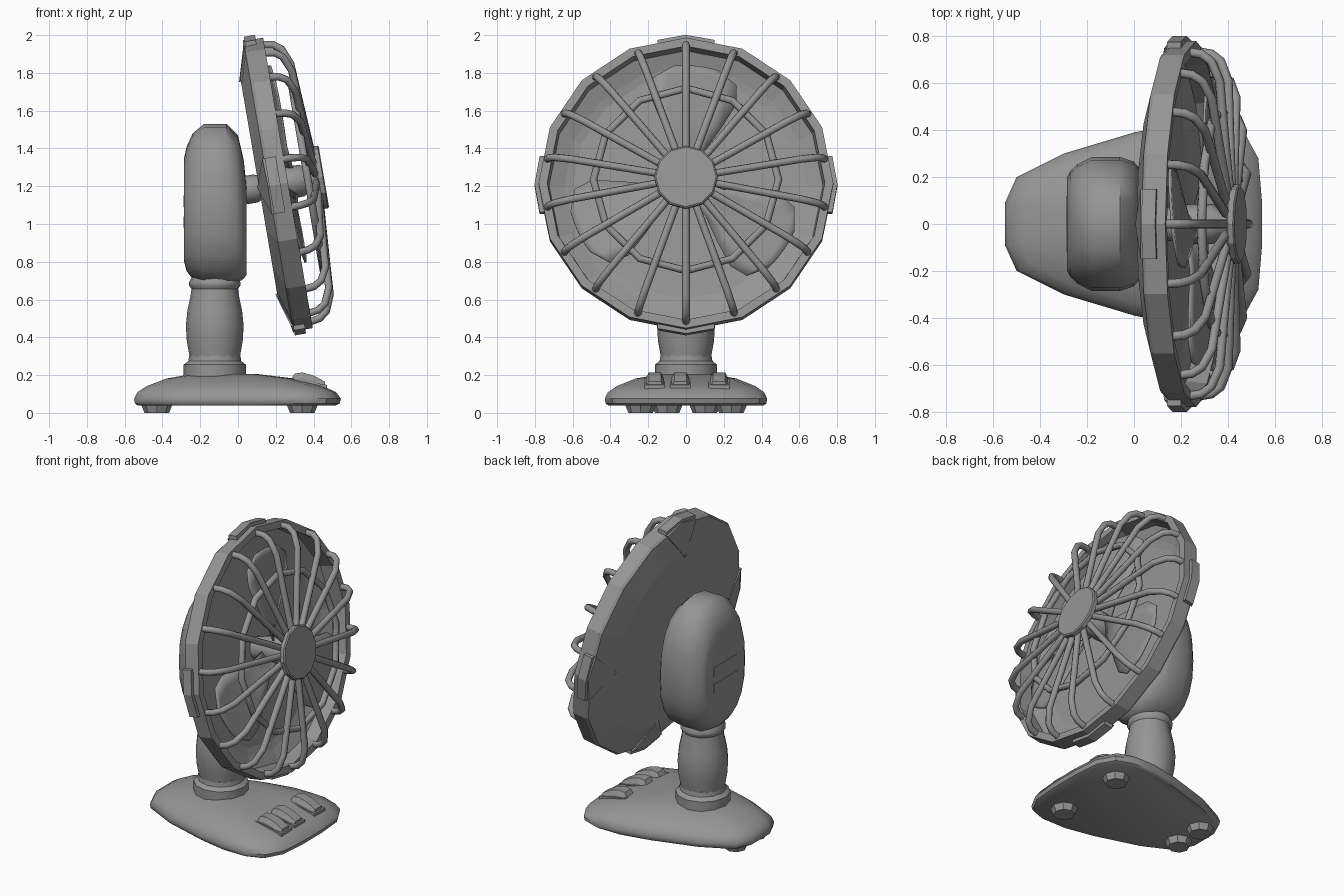
import bpy, bmesh, math
from mathutils import Matrix, Vector

if "Cube" in bpy.data.objects:
    bpy.data.objects.remove(bpy.data.objects["Cube"])

grey = bpy.data.materials.new("plastic_grey")
grey.use_nodes = True
COLOUR = (0.3, 0.3, 0.3, 1)
grey.diffuse_color = COLOUR
grey.node_tree.nodes["Principled BSDF"].inputs["Base Color"].default_value = COLOUR

# Fan frame: local z is the tilted blowing axis, local x points up the disc
TILT = math.radians(9.7)
c, s = math.cos(TILT), math.sin(TILT)
FAN = Matrix(((-s, 0, c, 0.22), (0, -1, 0, 0), (c, 0, s, 1.21), (0, 0, 0, 1)))


def finish(name, bm, matrix=None, smooth=None):
    bmesh.ops.recalc_face_normals(bm, faces=bm.faces)
    mesh = bpy.data.meshes.new(name)
    bm.to_mesh(mesh)
    bm.free()
    mesh.materials.append(grey)
    obj = bpy.data.objects.new(name, mesh)
    bpy.context.collection.objects.link(obj)
    if matrix:
        obj.matrix_world = matrix
    if smooth:
        bpy.ops.object.select_all(action="DESELECT")
        obj.select_set(True)
        bpy.context.view_layer.objects.active = obj
        bpy.ops.object.shade_smooth_by_angle(angle=math.radians(smooth))
    return obj


def loft(name, rings, matrix=None, smooth=None, closed=False):
    """Skin a list of equal point rings; cap the ends unless closed."""
    bm = bmesh.new()
    loops = [[bm.verts.new(p) for p in ring] for ring in rings]
    n = len(loops[0])
    pairs = list(zip(loops, loops[1:]))
    if closed:
        pairs.append((loops[-1], loops[0]))
    else:
        bm.faces.new(loops[0])
        bm.faces.new(loops[-1])
    for a, b in pairs:
        for i in range(n):
            j = (i + 1) % n
            bm.faces.new((a[i], a[j], b[j], b[i]))
    return finish(name, bm, matrix, smooth)


def lathe(name, profile, sides, matrix=None, smooth=None):
    turn = [i * math.tau / sides for i in range(sides)]
    rings = [[(r * math.cos(t), r * math.sin(t), z) for t in turn] for r, z in profile]
    return loft(name, rings, matrix, smooth)


def tube(name, path, radius, sides, matrix, cyclic=False):
    """Sweep a polygon along a path that lies in a plane."""
    pts = [Vector(p) for p in path]
    n = len(pts)
    rings = []
    for i, p in enumerate(pts):
        before = pts[i - 1] if i or cyclic else p
        after = pts[(i + 1) % n] if i < n - 1 or cyclic else p
        d = (after - before).normalized()
        side = (Vector((0, 0, 1)) if cyclic else Vector((0, 1, 0)))
        up = d.cross(side).normalized()
        rings.append([p + radius * (side * math.cos(k * math.tau / sides)
                                    + up * math.sin(k * math.tau / sides)) for k in range(sides)])
    return loft(name, rings, matrix, 50, cyclic)


def prism(name, outline, lo, hi, axis, matrix=None):
    """Extrude a 2D outline along the given axis."""
    def place(p, h):
        q = list(p)
        q.insert(axis, h)
        return q
    return loft(name, [[place(p, h) for p in outline] for h in (lo, hi)], matrix)


def shift(x, y, z=0):
    return Matrix.Translation((x, y, z))


def spin(angle):
    return FAN @ Matrix.Rotation(angle, 4, "Z")


# Base: rounded wedge outline, narrow at the back end
half = [(0.545, 0.1), (0.53, 0.28), (0.47, 0.39), (0.36, 0.43), (0.2, 0.43),
        (0, 0.39), (-0.3, 0.3), (-0.5, 0.2), (-0.55, 0.09)]
outline = half + [(x, -y) for x, y in reversed(half)]
levels = [(0.96, 0.04), (0.99, 0.05), (1, 0.075), (0.96, 0.11), (0.85, 0.142),
          (0.62, 0.182), (0.32, 0.205)]
loft("base", [[(-0.1 + (x + 0.1) * k, y * k, z) for x, y in outline]
              for k, z in levels], None, 40)

# Rubber feet
for x, y in ((-0.43, 0.1), (0.34, 0.24)):
    for side in (1, -1):
        lathe("foot", [(0.065, 0), (0.085, 0.05)], 8, shift(x, side * y))

# Control buttons on their mounting plates
key = [(0.27, 0.16), (0.3, 0.208), (0.34, 0.214), (0.4, 0.198), (0.46, 0.165), (0.46, 0.13)]
plate = [(0.27, 0.15), (0.28, 0.182), (0.47, 0.148), (0.47, 0.12)]
for y in (-0.165, -0.03, 0.175):
    prism("button_plate", plate, y - 0.055, y + 0.055, 1)
    loft("button", [[(x, y + w, z - drop) for x, z in key]
                    for w, drop in ((-0.048, 0.03), (-0.032, 0), (0.032, 0), (0.048, 0.03))])

# Neck with lower and upper collars
lathe("neck_collar", [(0.165, 0.18), (0.165, 0.255), (0.14, 0.275), (0.135, 0.305)],
      12, shift(-0.123, 0), 35)
lathe("neck", [(0.13, 0.28), (0.148, 0.38), (0.153, 0.46), (0.145, 0.54), (0.128, 0.62),
               (0.122, 0.67)], 16, shift(-0.123, 0), 50)
lathe("head_collar", [(0.122, 0.655), (0.136, 0.675), (0.136, 0.69), (0.122, 0.72)],
      16, shift(-0.123, 0), 35)

# Motor head: ovals lofted from back to front
sections = [(-0.285, 0.2, 0.8, 1.35), (-0.272, 0.225, 0.75, 1.41), (-0.24, 0.255, 0.71, 1.48),
            (-0.18, 0.285, 0.68, 1.53), (-0.06, 0.285, 0.68, 1.53), (0, 0.265, 0.69, 1.47),
            (0.03, 0.23, 0.71, 1.34), (0.045, 0.18, 0.73, 1.2)]


def oval(x, ry, lo, hi, n=20, power=0.85):
    ring = []
    for i in range(n):
        t = i * math.tau / n
        a, b = math.cos(t), math.sin(t)
        ring.append((x, math.copysign(abs(a) ** power, a) * ry,
                     (lo + hi) / 2 + math.copysign(abs(b) ** power, b) * (hi - lo) / 2))
    return ring


loft("motor_head", [oval(*sec) for sec in sections], None, 40)

# Vent slots on the rear of the head
for z in (1.01, 1.12):
    prism("vent_slot", [(-0.12, z - 0.03), (0.12, z - 0.03), (0.12, z + 0.03), (-0.12, z + 0.03)],
          -0.289, -0.28, 0)

# Joint between head and disc, and the shaft in front
lathe("tilt_joint", [(0.055, -0.23), (0.075, -0.18), (0.075, -0.13), (0.06, -0.09)],
      10, FAN, 40)
lathe("shaft", [(0.07, -0.09), (0.085, 0.03), (0.085, 0.12), (0.06, 0.15), (0.05, 0.21)],
      12, FAN, 40)

# Backing dish: shallow domed back, raised rim and recessed floor
lathe("rim_dish", [(0.6, -0.11), (0.77, -0.06), (0.78, -0.045), (0.78, 0.045), (0.735, 0.045),
                   (0.725, -0.045), (0.645, -0.075), (0.6, -0.085)], 16, FAN)

# Four clips: an edge plate and a pointed tab lying on the domed back
tab = [(0.75, -0.15, -0.055), (0.785, 0, -0.05), (0.75, 0.15, -0.055), (0.57, 0, -0.108)]
for i in range(4):
    m = spin(i * math.tau / 4)
    edge = [(0.74, -0.15), (0.775, -0.15), (0.802, 0), (0.775, 0.15), (0.74, 0.15)]
    prism("edge_clip", edge, -0.055, 0.005, 2, m)
    loft("back_tab", [[(x, y, h - drop) for x, y, h in tab] for drop in (0, 0.012)], m)

# Three gently twisted blades
for i in range(3):
    bm = bmesh.new()
    rows = []
    for r, spread in ((0.06, 40), (0.2, 24), (0.35, 27), (0.5, 27), (0.59, 22), (0.63, 11)):
        row = []
        for k in range(-3, 4):
            t = math.radians(spread * k / 3)
            h = 0.045 + 0.008 * k * spread / 25
            row.append(bm.verts.new((r * math.cos(t), r * math.sin(t), h)))
        rows.append(row)
    for a, b in zip(rows, rows[1:]):
        for k in range(6):
            bm.faces.new((a[k], a[k + 1], b[k + 1], b[k]))
    blade = finish("blade", bm, spin(math.radians(-5 + 120 * i)), 40)
    solid = blade.modifiers.new("thickness", "SOLIDIFY")
    solid.thickness = 0.012
    solid.offset = 0

# Wire guard: bent spokes, a support ring and the centre cap
for i in range(18):
    tube("guard_spoke", [(0.745, 0, 0.03), (0.735, 0, 0.09), (0.705, 0, 0.13),
                         (0.62, 0, 0.165), (0.4, 0, 0.178), (0.13, 0, 0.195)],
         0.02, 8, spin(i * math.tau / 18))
ring = [(0.49 * math.cos(i * math.tau / 12), 0.49 * math.sin(i * math.tau / 12), 0.152)
        for i in range(12)]
tube("guard_ring", ring, 0.02, 8, FAN, True)
lathe("guard_cap", [(0.155, 0.2), (0.168, 0.208), (0.168, 0.232), (0.16, 0.238)], 12, FAN)
